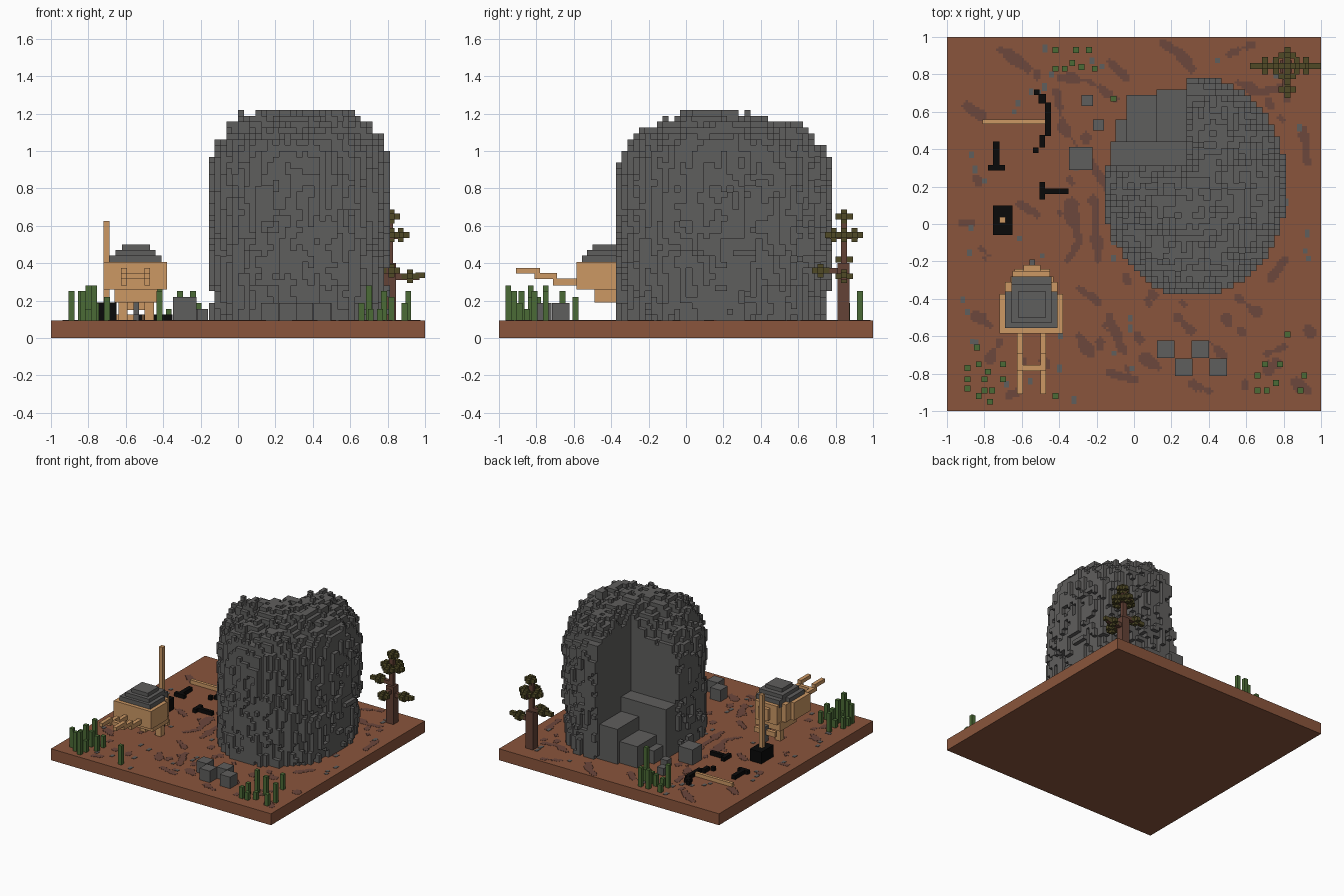
import bpy, bmesh, math, random
from mathutils import Vector, noise

cube = bpy.data.objects.get("Cube")
if cube:
    bpy.data.objects.remove(cube, do_unlink=True)

random.seed(4)
V = 1 / 32          # voxel size
G = 3 * V           # ground level


def material(name, r, g, b):
    m = bpy.data.materials.new(name)
    lin = [((c / 255 + 0.055) / 1.055) ** 2.4 for c in (r, g, b)] + [1]
    m.use_nodes = True
    m.diffuse_color = lin
    m.node_tree.nodes["Principled BSDF"].inputs["Base Color"].default_value = lin
    return m


SOIL = material("red soil", 138, 85, 60)
MUD = material("dark soil", 108, 71, 60)
STONE = material("grey stone", 95, 94, 93)
WOOD = material("light wood", 204, 152, 100)
GRASS = material("grass green", 75, 107, 54)
IRON = material("black iron", 9, 9, 9)
BARK = material("bark", 100, 66, 54)
LEAF = material("olive leaves", 80, 74, 38)


def finish(name, bm, mat):
    me = bpy.data.meshes.new(name)
    bm.to_mesh(me)
    bm.free()
    me.materials.append(mat)
    ob = bpy.data.objects.new(name, me)
    bpy.context.collection.objects.link(ob)


def boxes(name, mat, *ranges):
    """One object from boxes given as (x0, x1, y0, y1, z0, z1)."""
    bm = bmesh.new()
    for x0, x1, y0, y1, z0, z1 in ranges:
        vs = bmesh.ops.create_cube(bm, size=1)["verts"]
        bmesh.ops.scale(bm, vec=(x1 - x0, y1 - y0, z1 - z0), verts=vs)
        bmesh.ops.translate(bm, vec=((x0 + x1) / 2, (y0 + y1) / 2, (z0 + z1) / 2), verts=vs)
    finish(name, bm, mat)


SIDES = {}          # outward direction -> corner offsets of that cell face
for axis in range(3):
    for s in (0, 1):
        a, b = (axis + 1) % 3, (axis + 2) % 3
        quad = []
        for p, q in ((0, 0), (1, 0), (1, 1), (0, 1)):
            c = [0, 0, 0]
            c[axis], c[a], c[b] = s, p, q
            quad.append(tuple(c))
        d = [0, 0, 0]
        d[axis] = 2 * s - 1
        SIDES[tuple(d)] = quad if s else quad[::-1]


def voxels(name, mat, cells, size, origin):
    """Exposed faces of a set of integer cells."""
    bm = bmesh.new()
    verts = {}
    for c in sorted(cells):
        for d, quad in SIDES.items():
            if tuple(c[i] + d[i] for i in range(3)) in cells:
                continue
            face = []
            for q in quad:
                k = tuple(c[i] + q[i] for i in range(3))
                if k not in verts:
                    verts[k] = bm.verts.new([origin[i] + k[i] * size[i] for i in range(3)])
                face.append(verts[k])
            bm.faces.new(face)
    finish(name, bm, mat)


# Ground slab
boxes("ground", SOIL, (-1, 1, -1, 1, 0, G))

# Dark streaks on the soil: thin plates along short paths
streaks = [
    [(-.72, .93), (-.62, .86), (-.57, .82)], [(-.42, .7), (-.38, .5), (-.3, .4), (-.18, .24), (-.14, .18)],
    [(-.4, .78), (-.25, .76), (-.1, .66)], [(-.14, .86), (-.05, .78)], [(.15, .96), (.25, .9), (.3, .82)],
    [(.5, .9), (.62, .95)], [(.55, .75), (.66, .7), (.78, .72)], [(.9, .5), (.92, .32)],
    [(.8, -.2), (.72, -.3)], [(.55, -.4), (.65, -.48)], [(.22, -.5), (.3, -.58)], [(.4, -.64), (.48, -.72)],
    [(-.14, -.5), (-.08, -.66), (-.05, -.7)], [(-.3, -.35), (-.2, -.42)], [(.05, -.72), (.13, -.78)],
    [(-.14, -.8), (0, -.84)], [(.7, -.7), (.8, -.66)], [(.3, -.86), (.4, -.9)], [(-.22, .12), (-.2, -.2)],
    [(-.35, .1), (-.3, -.1), (-.36, -.2)], [(-.92, 0), (-.87, 0)], [(-.82, -.14), (-.78, -.18)],
    [(-.85, -.5), (-.78, -.55)], [(-.72, -.64), (-.78, -.72)], [(-.67, -.92), (-.62, -.9)],
    [(-.3, -.6), (-.24, -.7)], [(.85, -.85), (.93, -.9)], [(-.9, .62), (-.83, .58)], [(-.62, .1), (-.52, .04)],
]
for _ in range(35):
    x, y = random.uniform(-.93, .93), random.uniform(-.93, .93)
    streaks.append([(x, y), (x + .01, y - .02)])
F = 1 / 80
mud = set()
for path in streaks:
    for p, q in zip(path, path[1:]):
        n = int(math.dist(p, q) / F) + 1
        for k in range(n + 1):
            x, y = (p[i] + (q[i] - p[i]) * k / n for i in (0, 1))
            w = 0.02 + 0.022 * noise.noise(Vector((x * 13, y * 13, 2)))
            for i in range(-3, 4):
                for j in range(-3, 4):
                    if math.hypot(i, j) * F < w:
                        mud.add((round(x / F) + i, round(y / F) + j, 0))
voxels("soil_patches", MUD, mud, (F, F, 0.0015), (0, 0, G))

# Gravel chips
chips = [(-.64, .6), (-.62, .65), (-.85, .3), (-.8, .23), (-.02, -.5), (-.02, -.55), (-.11, -.1), (-.11, -.18)]
chips += [(random.uniform(-.95, .95), random.uniform(-.95, .95)) for _ in range(45)]
boxes("gravel", STONE, *[(x - .013, x + .013, y - .013 - (i % 3) * .008, y + .013, G, G + .003)
                         for i, (x, y) in enumerate(chips)])

# Large rock: jagged rounded pillar with a corner cut away for the stepped slabs
rock = set()
for i in range(25, 60):
    for j in range(18, 60):
        x, y = -1 + (i + .5) * V, -1 + (j + .5) * V
        r = math.hypot((x - .325) / .492, (y - .203) / .586)
        if r > 1.01 or (i < 41 and j >= 42):
            continue
        # top surface sinks away from the ridge and towards the cut corner
        drop = .05 * min(1, max(0, abs(y - .12) - .12) / .06)
        drop += .24 * max(0, 1 - math.dist((x, y), (.06, .34)) / .3)
        drop += .07 * max(0, noise.noise(Vector((x * 6, y * 6, 7.3))))
        drop += .07 * noise.noise(Vector((x * 19, y * 19, 1.7)))
        for k in range(3, 39):
            z = (k + .5) * V
            u = max(0, (z + drop - .79) / .45)
            if u >= 1:
                continue
            rough = noise.noise(Vector((x * 21, y * 21, z * 11)))
            low = .035 if z < .45 and y > 0 else 0
            if r < math.sqrt(1 - u ** 4) * (.975 - low + .085 * rough):
                rock.add((i, j, k))
voxels("large_rock", STONE, rock, (V, V, V), (-1, -1, 0))

# Stepped slabs in the cut corner
boxes("rock_slabs", STONE, (.12, .31, .42, .72, G, .38), (-.125, .30, .29, .44, G, .5),
      (-.04, .12, .44, .69, G, .27), (-.10, -.04, .44, .56, G, .2))

# Loose boulders: centre and size
for n, (x, y, s) in enumerate([(-.285, .35, .125), (-.19, .53, .06), (-.25, .66, .06), (.17, -.67, .094),
                               (.355, -.67, .094), (.265, -.765, .094), (.45, -.765, .094)]):
    boxes(f"boulder_{n + 1}", STONE, (x - s / 2, x + s / 2, y - s / 2, y + s / 2, G, G + s))

# Grass clumps: single upright blades
clumps = {
    "grass_front_left": [(-.84, -.66), (-.83, -.75), (-.78, -.79), (-.89, -.77), (-.89, -.83), (-.89, -.88),
                         (-.8, -.83), (-.7, -.75), (-.7, -.83), (-.8, -.89), (-.76, -.89), (-.83, -.92),
                         (-.77, -.95), (-.42, -.92)],
    "grass_front_right": [(.78, -.75), (.91, -.81), (.89, -.89), (.76, -.85), (.66, -.81), (.66, -.89),
                          (.71, -.89), (.7, -.75), (.82, -.59)],
    "grass_back": [(-.42, .93), (-.31, .93), (-.24, .93), (-.33, .86), (-.42, .83), (-.37, .83), (-.28, .84),
                   (-.21, .83), (-.11, .67)],
}
for name, blades in clumps.items():
    boxes(name, GRASS, *[(x - V / 2, x + V / 2, y - V / 2, y + V / 2, G, G + V * random.choice((2, 3, 4, 5, 6)))
                         for x, y in blades])

# Bare tree: trunk, branches and leaf clusters
TX, TY = .82, .845
boxes("tree_trunk", BARK, (.78, .845, .81, .875, G, .4), (.79, .83, .83, .86, .4, .66))
boxes("tree_branches", BARK, (.83, .97, .83, .86, .31, .345), (.66, .8, .83, .86, .4, .43),
      (.795, .83, .7, .83, .345, .375), (.83, .88, .83, .86, .53, .56), (.795, .83, .77, .92, .53, .56))
leaves = []
for x, y, z in [(.92, .845, .33), (.7, .845, .42), (TX, .72, .36), (.87, .845, .55), (TX, .9, .55),
                (TX, .79, .55), (TX, TY, .65), (.76, .845, .55)]:
    a, h = V * 1.5, V / 2
    leaves += [(x - a, x + a, y - h, y + h, z - h, z + h), (x - h, x + h, y - a, y + a, z - h, z + h),
               (x - h, x + h, y - h, y + h, z - a + .01, z + a - .01)]
leaves += [(.95, 1, .83, .86, .32, .35), (.62, .68, .83, .86, .4, .43)]
boxes("tree_leaves", LEAF, *leaves)

# Wheelbarrow: tray with a stepped nose, load, handles, legs and wheel
boxes("barrow_tray", WOOD, (-.72, -.38, -.585, -.375, .26, .405), (-.69, -.41, -.375, -.31, .26, .405),
      (-.65, -.45, -.31, -.25, .25, .405), (-.59, -.5, -.25, -.22, .28, .375),
      (-.66, -.43, -.49, -.28, .19, .26))
boxes("barrow_load", STONE, (-.69, -.41, -.555, -.36, .38, .44), (-.655, -.44, -.36, -.28, .38, .44),
      (-.655, -.44, -.53, -.32, .44, .47), (-.62, -.47, -.5, -.36, .47, .5))
handles = []
for x in (-.61, -.485):
    handles += [(x - V / 2, x + V / 2, -.91, -.78, .345, .375), (x - V / 2, x + V / 2, -.81, -.69, .315, .347),
                (x - V / 2, x + V / 2, -.71, -.58, .28, .317)]
boxes("barrow_handles", WOOD, (-.6, -.49, -.785, -.755, .315, .345), *handles)
boxes("barrow_legs", WOOD, *[(x - .025, x + .025, -.36, -.31, G, .2) for x in (-.615, -.475)],
      (-.64, -.45, -.27, -.24, .15, .19))
boxes("barrow_wheel", STONE, (-.56, -.53, -.27, -.19, G, .22), (-.56, -.53, -.3, -.19, .125, .19))

# Upright hammer
boxes("hammer_head", IRON, (-.755, -.65, -.06, .1, G, .19))
boxes("hammer_handle", WOOD, (-.72, -.688, .005, .037, .19, .625))

# Pickaxe lying on the ground
boxes("pickaxe_head", IRON, (-.535, -.505, .69, .72, G, .125), (-.51, -.47, .645, .695, G, .125),
      (-.475, -.445, .47, .65, G, .125), (-.505, -.475, .41, .475, G, .125), (-.54, -.51, .38, .41, G, .125))
boxes("pickaxe_handle", WOOD, (-.81, -.47, .535, .56, G, .125))

# Iron spikes lying on the ground
boxes("spike_1", IRON, (-.755, -.72, .3, .44, G, .125), (-.78, -.69, .285, .315, G, .125))
boxes("spike_2", IRON, (-.5, -.35, .16, .19, G, .125), (-.505, -.475, .13, .225, G, .125))
